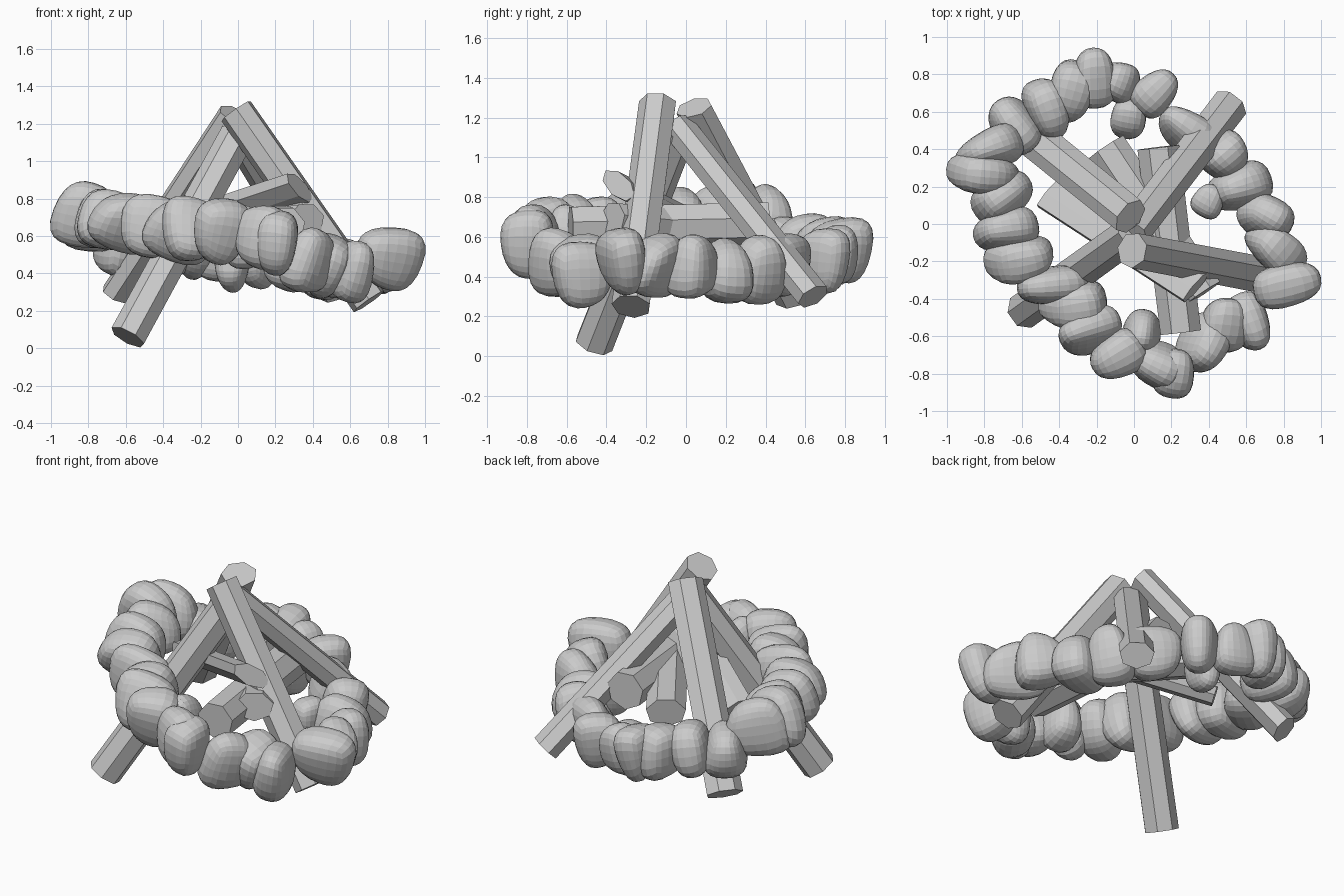
import bpy, bmesh, math, random
from mathutils import Vector, Matrix

random.seed(11)


def finish(bm, name):
    bmesh.ops.recalc_face_normals(bm, faces=bm.faces)
    me = bpy.data.meshes.new(name)
    bm.to_mesh(me)
    bm.free()
    ob = bpy.data.objects.new(name, me)
    bpy.context.collection.objects.link(ob)
    return ob


def log(name, a, b, wide, thin, side=None):
    # seven-sided log, flattened: 'side' is its wide direction (level by default)
    a, b = Vector(a), Vector(b)
    axis = (b - a).normalized()
    u = Vector(side) if side else axis.cross((0, 0, 1))
    u = (u - axis * u.dot(axis)).normalized()
    w = axis.cross(u)
    bm = bmesh.new()
    bmesh.ops.create_cone(bm, cap_ends=True, segments=7, radius1=1,
                          radius2=0.97, depth=(b - a).length)
    bm.transform(Matrix.Diagonal((wide, thin, 1, 1)))
    rot = Matrix((u, w, axis)).transposed().to_4x4()
    bm.transform(Matrix.Translation((a + b) / 2) @ rot)
    return finish(bm, name)


def stone(name, loc, angle, size):
    # rounded block: cube grid pulled onto a superellipsoid, then made wedge-shaped
    bm = bmesh.new()
    bmesh.ops.create_cube(bm, size=2)
    bmesh.ops.subdivide_edges(bm, edges=bm.edges[:], cuts=5, use_grid_fill=True)
    t1, t2, t3 = (random.choice((-1, 1)) * random.uniform(0.08, 0.25) for _ in range(3))
    n = 2.5
    for v in bm.verts:
        p = v.co / sum(abs(c) ** n for c in v.co) ** (1 / n)
        v.co = Vector((p.x * (1 + t1 * p.z),
                       p.y * (1 + t2 * p.x + t3 * p.z) + 0.3 * t1 * p.z,
                       p.z * (1 + 0.8 * t3 * p.x)))
    lean = random.uniform(-0.25, 0.25)
    bm.transform(Matrix.Translation(loc)
                 @ Matrix.Rotation(math.radians(10), 4, 'Y')
                 @ Matrix.Rotation(math.radians(angle), 4, 'Z')
                 @ Matrix.Rotation(lean, 4, 'X')
                 @ Matrix.Diagonal((*[s / 2 for s in size], 1)))
    return finish(bm, name)


# leaning logs that meet at the top
log("leaning_log_front_left", (-0.59, -0.465, 0.06), (0.0, -0.04, 1.14), 0.1, 0.1)
log("leaning_log_back_right", (0.515, 0.64, 0.30), (-0.01, -0.045, 1.16), 0.1, 0.08)
log("leaning_log_back_left", (-0.645, 0.545, 0.29), (-0.02, 0.04, 1.25), 0.108, 0.08)
log("leaning_log_right", (0.70, -0.275, 0.25), (-0.01, -0.14, 1.27), 0.1, 0.1)

# firewood lying inside the ring
log("firewood_right", (0.13, 0.41, 0.67), (0.25, -0.58, 0.65), 0.115, 0.115)
log("firewood_middle", (-0.15, 0.41, 0.61), (0.37, -0.37, 0.69), 0.115, 0.09)
log("firewood_left", (-0.45, 0.17, 0.6), (0.33, -0.34, 0.86), 0.125, 0.06,
    (-0.14, -0.15, 0.13))

# ring of stones: x, y, height offset, angle, length
stones = [
    (0.81, -0.32, 0.05, 15, 0.36), (0.76, -0.15, 0.02, 140, 0.36),
    (0.71, 0.04, 0.03, 150, 0.30), (0.57, 0.20, -0.02, 18, 0.35),
    (0.48, 0.36, -0.02, 130, 0.26), (0.28, 0.50, -0.02, 145, 0.33),
    (0.11, 0.70, -0.02, 45, 0.27), (-0.03, 0.57, -0.09, 80, 0.23),
    (-0.09, 0.76, -0.03, 160, 0.24), (-0.22, 0.78, -0.03, 95, 0.31),
    (-0.34, 0.71, -0.04, 75, 0.34), (-0.47, 0.61, -0.06, 110, 0.34),
    (-0.64, 0.53, -0.11, 125, 0.32), (-0.77, 0.40, 0.0, 22, 0.37),
    (-0.80, 0.27, 0.01, 175, 0.38), (-0.70, 0.15, 0.0, 35, 0.34),
    (-0.68, -0.03, -0.01, 10, 0.35), (-0.61, -0.18, -0.02, 15, 0.37),
    (-0.44, -0.33, -0.02, 5, 0.38), (-0.32, -0.43, -0.02, 10, 0.36),
    (-0.24, -0.57, -0.01, 20, 0.34), (-0.10, -0.70, 0.0, 30, 0.29),
    (0.04, -0.58, 0.0, 80, 0.25), (0.12, -0.75, 0.01, 155, 0.28),
    (0.21, -0.80, -0.01, 80, 0.26), (0.38, -0.64, -0.06, 60, 0.32),
    (0.47, -0.54, -0.07, 85, 0.28), (0.61, -0.52, -0.07, 110, 0.31),
    (0.40, 0.12, -0.03, 60, 0.18)]
for i, (x, y, dz, ang, length) in enumerate(stones):
    z = 0.565 - 0.19 * x - 0.06 * y + dz
    small = min(1, length / 0.26)
    thick = 0.22 * random.uniform(0.92, 1.12) * small
    high = 0.33 * random.uniform(0.93, 1.07) * small
    stone(f"ring_stone_{i + 1:02d}", (x, y, z), ang, (length, thick, high))
